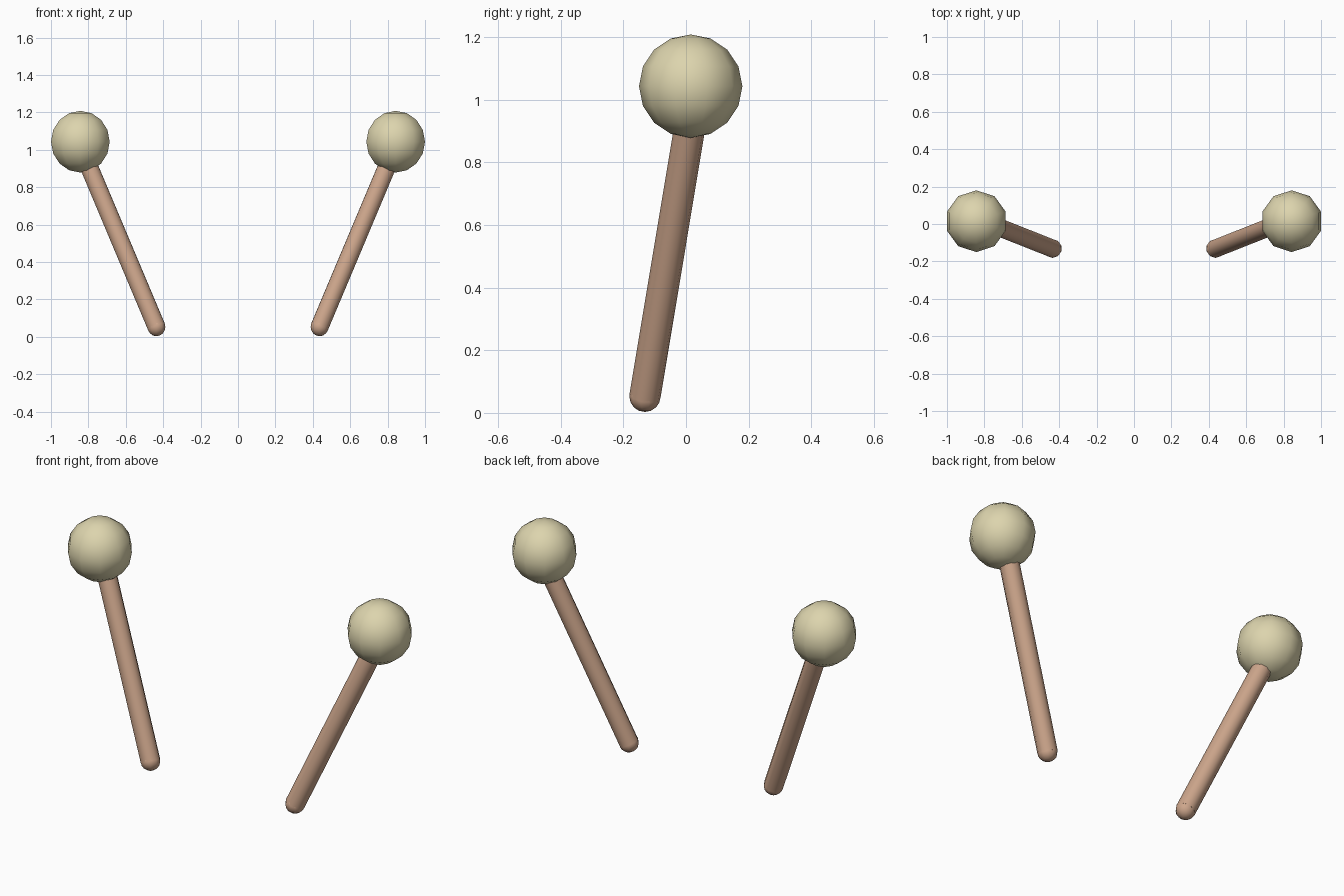
import bpy
from mathutils import Vector

if "Cube" in bpy.data.objects:
    bpy.data.objects.remove(bpy.data.objects["Cube"], do_unlink=True)


def material(name, color):
    mat = bpy.data.materials.new(name)
    mat.use_nodes = True
    mat.diffuse_color = color
    mat.node_tree.nodes["Principled BSDF"].inputs["Base Color"].default_value = color
    return mat


cream = material("cream", (0.72, 0.66, 0.42, 1))
tan = material("tan wood", (0.61, 0.38, 0.26, 1))


def finish(name, mat, smooth=True):
    obj = bpy.context.object
    obj.name = name
    obj.data.materials.append(mat)
    if smooth:
        bpy.ops.object.shade_smooth_by_angle(angle=1.0)
    return obj


def ball(name, centre, radius, mat):
    bpy.ops.mesh.primitive_uv_sphere_add(segments=10, ring_count=8,
                                         radius=radius, location=centre)
    return finish(name, mat)


def stick(name, start, end, radius, mat):
    axis = end - start
    bpy.ops.mesh.primitive_cylinder_add(vertices=10, radius=radius, depth=axis.length,
                                        location=(start + end) / 2,
                                        rotation=axis.to_track_quat("Z", "Y").to_euler())
    return finish(name, mat)


# A padded mallet on each side, leaning outwards
for side, s in (("left", 1), ("right", -1)):
    foot = Vector((s * 0.436, -0.131, 0.053))
    top = Vector((s * 0.843, 0.03, 1.02))
    ball(side + "_mallet_head", (s * 0.843, 0.015, 1.043), 0.165, cream)
    stick(side + "_mallet_handle", foot, top, 0.05, tan)
    ball(side + "_handle_tip", foot, 0.05, tan)
